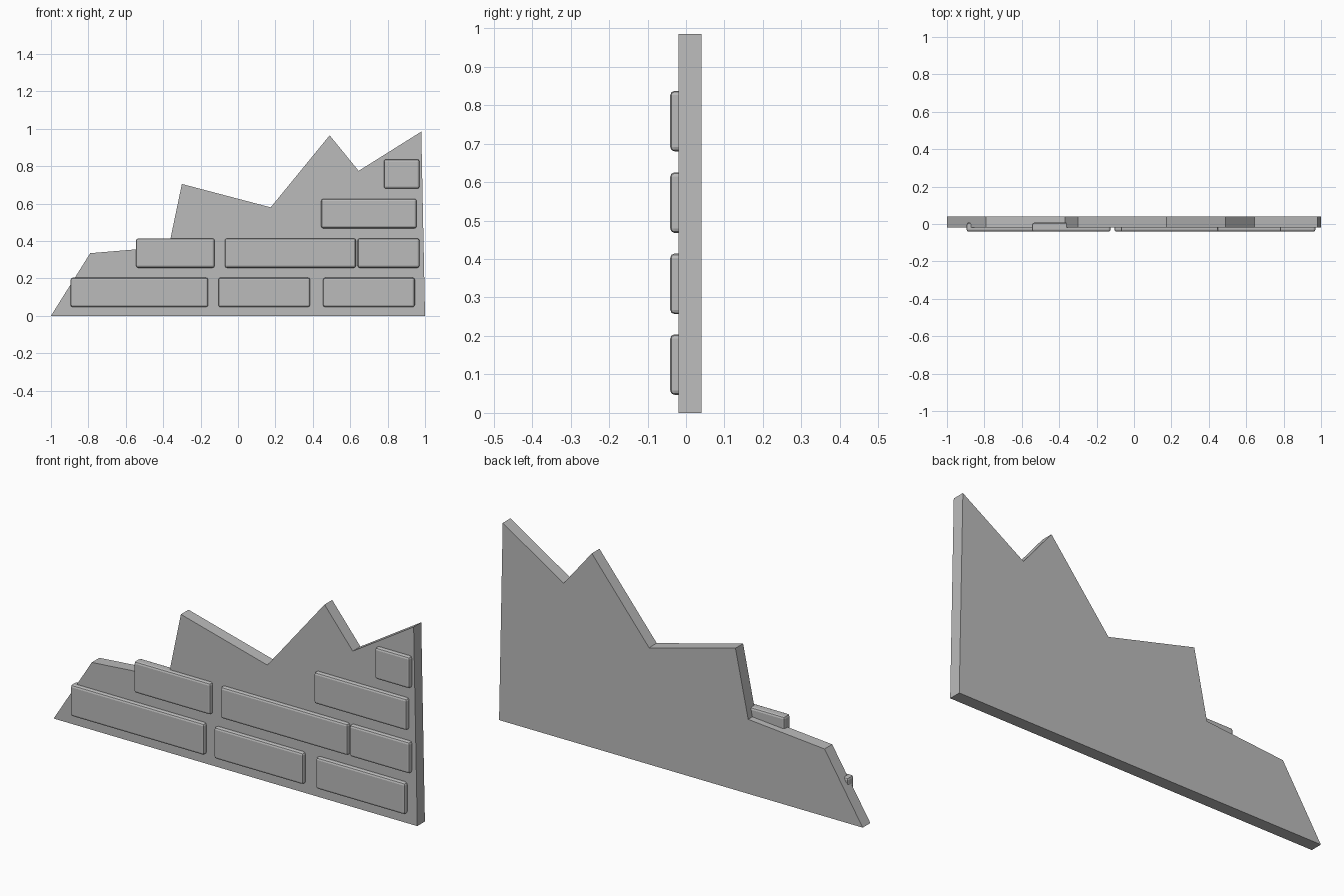
import bpy
import bmesh

if "Cube" in bpy.data.objects:
    bpy.data.objects.remove(bpy.data.objects["Cube"])

# Stone colour
stone = bpy.data.materials.new("stone grey")
stone.use_nodes = True
grey = (0.5, 0.5, 0.5, 1)
stone.diffuse_color = grey
stone.node_tree.nodes["Principled BSDF"].inputs["Base Color"].default_value = grey


def extruded(name, outline, front, back):
    """Extrude an x-z outline from the front y to the back y."""
    bm = bmesh.new()
    face = bm.faces.new([bm.verts.new((x, front, z)) for x, z in outline])
    grown = bmesh.ops.extrude_face_region(bm, geom=[face])
    moved = [v for v in grown["geom"] if isinstance(v, bmesh.types.BMVert)]
    bmesh.ops.translate(bm, verts=moved, vec=(0, back - front, 0))
    bmesh.ops.recalc_face_normals(bm, faces=bm.faces)
    mesh = bpy.data.meshes.new(name)
    bm.to_mesh(mesh)
    bm.free()
    mesh.materials.append(stone)
    obj = bpy.data.objects.new(name, mesh)
    bpy.context.collection.objects.link(obj)
    return obj


# Broken wall slab
extruded("wall_slab", [(-1, 0), (1, 0), (0.98, 0.985), (0.645, 0.775),
                       (0.49, 0.965), (0.175, 0.58), (-0.3, 0.705),
                       (-0.37, 0.37), (-0.79, 0.335)], -0.02, 0.04)

# Raised bricks: row bottom height, then the x span of each brick
rows = [(0.047, [(-0.895, -0.16), (-0.105, 0.385), (0.455, 0.945)]),
        (0.257, [(-0.545, -0.125), (-0.07, 0.63), (0.64, 0.97)]),
        (0.468, [(0.445, 0.955)]),
        (0.68, [(0.78, 0.97)])]
for r, (low, spans) in enumerate(rows, 1):
    high = low + 0.157
    for c, (left, right) in enumerate(spans, 1):
        brick = extruded(f"brick_row{r}_{c}", [(left, low), (right, low),
                         (right, high), (left, high)], -0.041, 0.007)
        bevel = brick.modifiers.new("worn_edges", "BEVEL")
        bevel.width = 0.011
        bevel.segments = 2
